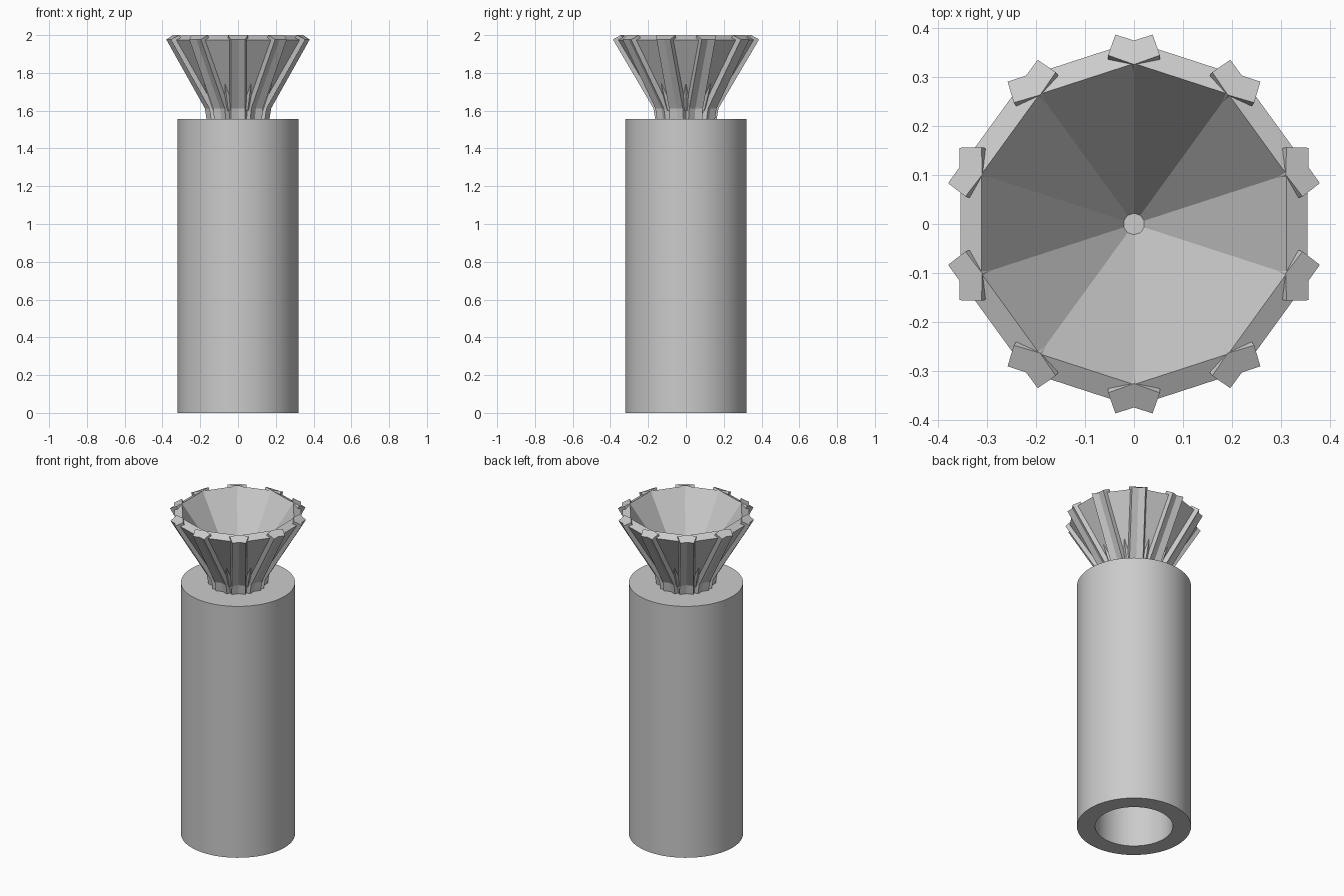
import bpy, bmesh, math
from mathutils import Matrix, Vector

if "Cube" in bpy.data.objects:
    bpy.data.objects.remove(bpy.data.objects["Cube"], do_unlink=True)

SIDES = 10
STEP = math.tau / SIDES

grey = bpy.data.materials.new("light_grey")
grey.use_nodes = True
colour = (0.6, 0.6, 0.6, 1)
grey.diffuse_color = colour
grey.node_tree.nodes["Principled BSDF"].inputs["Base Color"].default_value = colour


def finish(name, bm, smooth=False):
    bmesh.ops.recalc_face_normals(bm, faces=bm.faces)
    mesh = bpy.data.meshes.new(name)
    bm.to_mesh(mesh)
    bm.free()
    mesh.materials.append(grey)
    obj = bpy.data.objects.new(name, mesh)
    bpy.context.collection.objects.link(obj)
    if smooth:
        bpy.ops.object.select_all(action="DESELECT")
        obj.select_set(True)
        bpy.context.view_layer.objects.active = obj
        bpy.ops.object.shade_smooth_by_angle(angle=math.radians(30))
    return obj


def loft(bm, rings):
    """Join equal rings of points and cap both ends."""
    loops = [[bm.verts.new(p) for p in ring] for ring in rings]
    for a, b in zip(loops, loops[1:]):
        for i in range(len(a)):
            j = (i + 1) % len(a)
            bm.faces.new((a[i], a[j], b[j], b[i]))
    bm.faces.new(loops[0])
    bm.faces.new(loops[-1])


def lathe(bm, profile, sides):
    loft(bm, [[(r * math.sin(math.tau * i / sides), r * math.cos(math.tau * i / sides), z)
               for i in range(sides)] for r, z in profile])


# Hollow handle, open underneath
bm = bmesh.new()
lathe(bm, [(0.32, 1.555), (0.32, 0), (0.218, 0), (0.218, 1.45)], 64)
finish("handle", bm, smooth=True)

# Ten-sided bowl with a sloping rim
bm = bmesh.new()
lathe(bm, [(0.022, 1.56), (0.328, 1.998), (0.373, 1.975), (0.155, 1.61), (0.15, 1.55)], SIDES)
finish("bowl", bm)

# Grooved ribs along the bowl corners, bent upright at the foot
top = [(0, 0.326, 2), (0.053, 0.345, 2), (0.038, 0.387, 1.977),
       (0, 0.375, 1.977), (-0.038, 0.387, 1.977), (-0.053, 0.345, 2)]
knee = [(x, y - 0.215, z - 0.365) for x, y, z in top]
foot = [(x, y - 0.01, 1.55) for x, y, z in knee]
for i in range(SIDES):
    bm = bmesh.new()
    loft(bm, [top, knee, foot])
    bm.transform(Matrix.Rotation(i * STEP, 4, "Z"))
    finish(f"rib_{i + 1}", bm)

# Pointed gussets between the ribs
for i in range(SIDES):
    bm = bmesh.new()
    pts = [(0, 0.226, 1.75), (-0.045, 0.13, 1.6), (0.045, 0.13, 1.6), (0, 0.165, 1.6)]
    v = [bm.verts.new(Vector(p)) for p in pts]
    for a, b, c in ((0, 1, 3), (0, 3, 2), (0, 2, 1), (1, 2, 3)):
        bm.faces.new((v[a], v[b], v[c]))
    bm.transform(Matrix.Rotation((i + 0.5) * STEP, 4, "Z"))
    finish(f"gusset_{i + 1}", bm)
